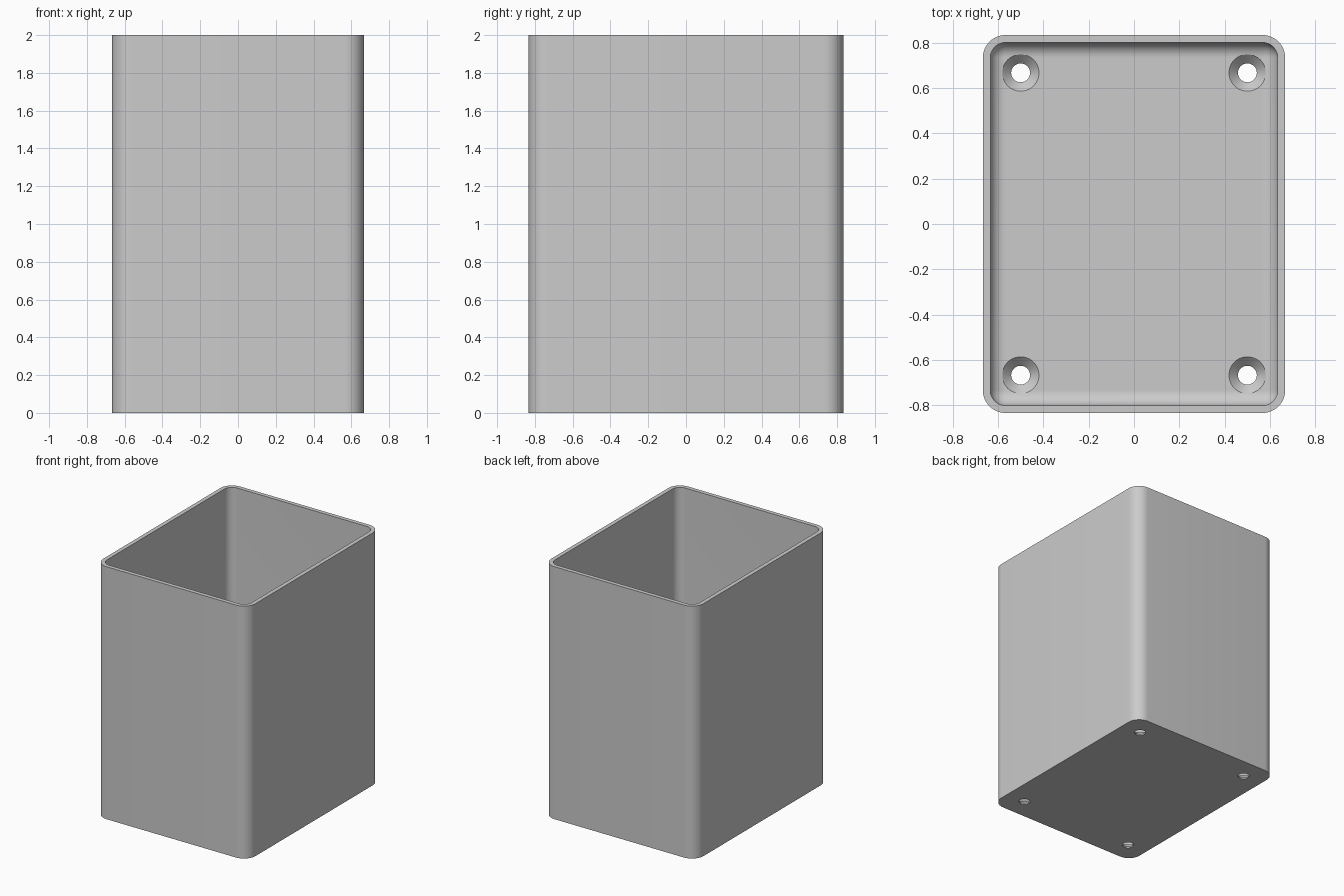
import bpy, bmesh
from math import sin, cos, pi

default = bpy.data.objects.get("Cube")
if default:
    bpy.data.objects.remove(default, do_unlink=True)

HALF_X, HALF_Y, HEIGHT = 2 / 3, 5 / 6, 2.0
WALL, FLOOR, CORNER, FILLET = 0.033, 0.05, 0.1, 0.066
STEPS = 12

grey = bpy.data.materials.new("plain grey")
grey.use_nodes = True
colour = (0.6, 0.6, 0.6, 1)
grey.diffuse_color = colour
grey.node_tree.nodes["Principled BSDF"].inputs["Base Color"].default_value = colour


def rounded_ring(bm, inset, z):
    """Rounded rectangle ring, offset inwards from the outer wall."""
    r = max(CORNER - inset, 0.001)
    cx, cy = HALF_X - inset - r, HALF_Y - inset - r
    ring = []
    for q, (sx, sy) in enumerate([(1, 1), (-1, 1), (-1, -1), (1, -1)]):
        for i in range(STEPS + 1):
            a = (q + i / STEPS) * pi / 2
            ring.append(bm.verts.new((sx * cx + r * cos(a), sy * cy + r * sin(a), z)))
    return ring


def circle_ring(bm, x, y, r, z, count=48):
    return [bm.verts.new((x + r * cos(2 * pi * i / count), y + r * sin(2 * pi * i / count), z))
            for i in range(count)]


def skin(bm, rings):
    """Bridge successive rings and cap both ends."""
    for a, b in zip(rings, rings[1:]):
        n = len(a)
        for i in range(n):
            j = (i + 1) % n
            bm.faces.new((a[i], a[j], b[j], b[i]))
    bm.faces.new(rings[0][::-1])
    bm.faces.new(rings[-1])


def finish(bm, name):
    bmesh.ops.recalc_face_normals(bm, faces=bm.faces)
    mesh = bpy.data.meshes.new(name)
    bm.to_mesh(mesh)
    bm.free()
    mesh.materials.append(grey)
    obj = bpy.data.objects.new(name, mesh)
    bpy.context.collection.objects.link(obj)
    return obj


# Open box: outer wall, rim, inner wall, filleted floor
bm = bmesh.new()
rings = [rounded_ring(bm, 0, 0), rounded_ring(bm, 0, HEIGHT), rounded_ring(bm, WALL, HEIGHT)]
for i in range(STEPS + 1):
    a = i / STEPS * pi / 2
    rings.append(rounded_ring(bm, WALL + FILLET * (1 - cos(a)), FLOOR + FILLET * (1 - sin(a))))
skin(bm, rings)
box = finish(bm, "open_box")

# Countersunk screw holes through the floor
bm = bmesh.new()
for x in (-0.5, 0.5):
    for y in (-HALF_Y + 1 / 6, HALF_Y - 1 / 6):
        profile = [(0.0415, -0.1), (0.0415, 0.01), (0.081, FLOOR), (0.081, 0.15)]
        skin(bm, [circle_ring(bm, x, y, r, z) for r, z in profile])
cutter = finish(bm, "screw_hole_cutter")
cutter.hide_render = True

holes = box.modifiers.new("screw holes", "BOOLEAN")
holes.operation = "DIFFERENCE"
holes.solver = "EXACT"
holes.object = cutter

bpy.ops.object.select_all(action="DESELECT")
box.select_set(True)
bpy.context.view_layer.objects.active = box
bpy.ops.object.modifier_apply(modifier=holes.name)
bpy.data.objects.remove(cutter, do_unlink=True)
bpy.ops.object.shade_smooth_by_angle(angle=pi / 6)
